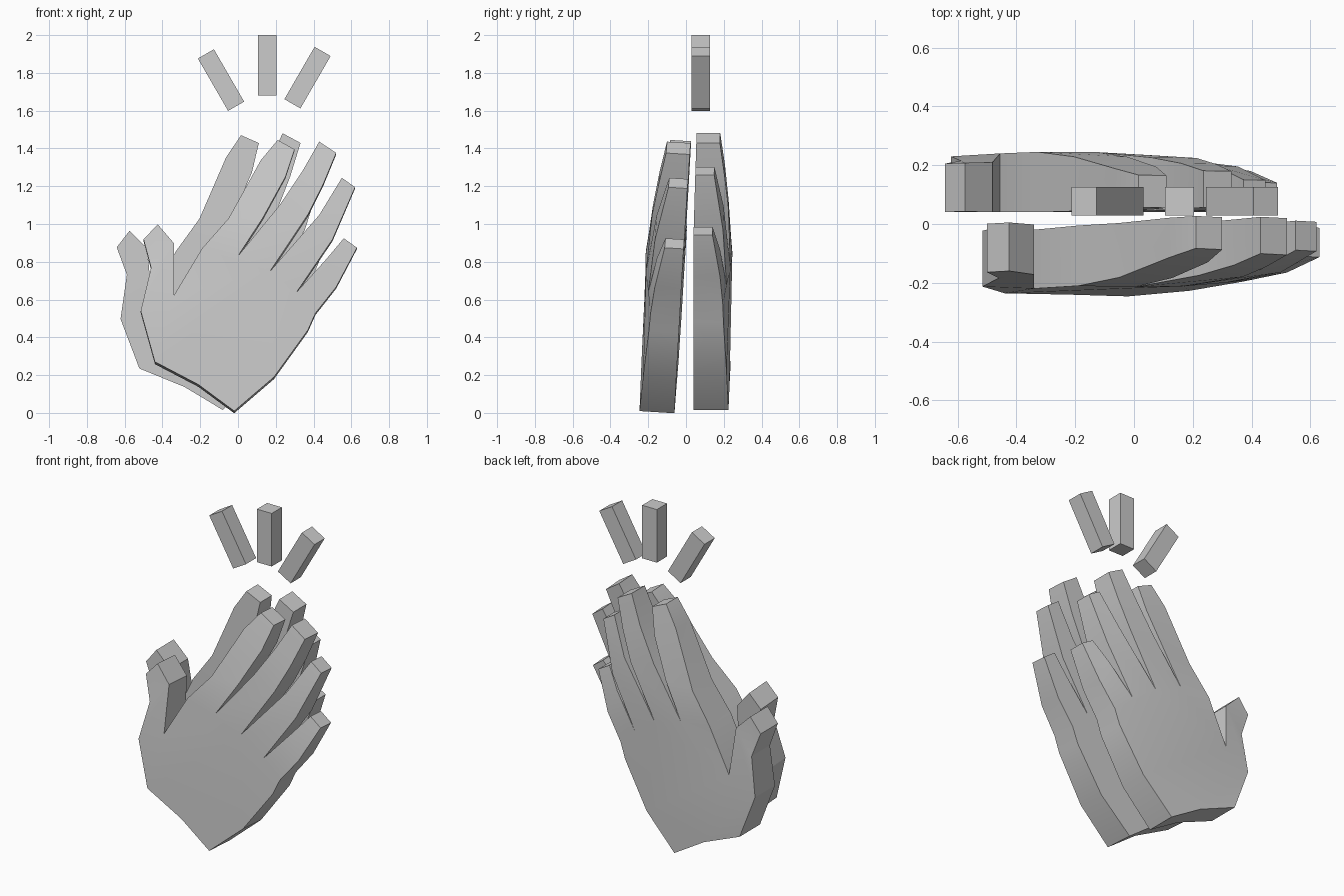
import bpy
import bmesh
from math import radians, sin, cos
from mathutils import Vector

if "Cube" in bpy.data.objects:
    bpy.data.objects.remove(bpy.data.objects["Cube"])

# Palm outline: x, z, thickness (counter-clockwise from the wrist)
PALM = [(-.02, .01, .185), (.19, .19, .175), (.37, .44, .158), (.41, .53, .155),
        (.31, .64, .175), (.17, .75, .195), (0, .83, .205), (-.19, .87, .205),
        (-.34, .62, .2), (-.515, .54, .19), (-.44, .27, .195), (-.21, .15, .19)]

# Digits: palm indices of the root edge, then right/left pairs up to the tip
DIGITS = [
    (3, 4, [((.52, .67, .14), (.47, .82, .14)), ((.63, .88, .10), (.56, .93, .10))]),
    (4, 5, [((.50, .92, .155), (.43, 1.05, .155)), ((.62, 1.20, .10), (.55, 1.25, .10))]),
    (5, 6, [((.37, 1.05, .18), (.22, 1.10, .18)), ((.45, 1.21, .155), (.34, 1.28, .155)),
            ((.52, 1.38, .125), (.43, 1.44, .125))]),
    (6, 7, [((.13, 1.03, .185), (-.05, 1.03, .185)), ((.25, 1.25, .145), (.12, 1.34, .135)),
            ((.30, 1.40, .11), (.21, 1.45, .11))]),
    (8, 9, [((-.34, .90, .17), (-.46, .77, .175)), ((-.425, 1.0, .165), (-.50, .92, .165))]),
]


def front_place(x, z, d):
    # Leans gently toward the other hand
    return Vector((x, -.062 + .063 * z - .01 * x - d, z + .063 * (d - .19)))


def back_place(x, z, d):
    # Facing hand, turned slightly about the wrist
    a = radians(5.3)
    u, v = x + .02, z - .01
    return Vector((-.08 + u * cos(a) - v * sin(a),
                   .04 + d + max(0, z - .9) * .03,
                   .015 + u * sin(a) + v * cos(a)))


def make_hand(name, place):
    bm = bmesh.new()
    pairs = []

    def add(p):
        x, z, t = p
        pairs.append((bm.verts.new(place(x, z, 0)), bm.verts.new(place(x, z, t))))
        return len(pairs) - 1

    caps = [[add(p) for p in PALM]]
    for right, left, sections in DIGITS:
        for pr, pl in sections:
            r, l = add(pr), add(pl)
            caps.append([right, r, l, left])
            right, left = r, l

    # Palm-side and back-of-hand faces, then walls along open edges
    edges = set()
    for cap in caps:
        bm.faces.new([pairs[i][0] for i in cap])
        bm.faces.new([pairs[i][1] for i in reversed(cap)])
        edges.update(zip(cap, cap[1:] + cap[:1]))
    for a, b in edges:
        if (b, a) not in edges:
            bm.faces.new((pairs[b][0], pairs[a][0], pairs[a][1], pairs[b][1]))
    bmesh.ops.recalc_face_normals(bm, faces=bm.faces[:])

    mesh = bpy.data.meshes.new(name)
    bm.to_mesh(mesh)
    bm.free()
    obj = bpy.data.objects.new(name, mesh)
    bpy.context.collection.objects.link(obj)
    bpy.ops.object.select_all(action='DESELECT')
    obj.select_set(True)
    bpy.context.view_layer.objects.active = obj
    bpy.ops.object.shade_smooth_by_angle(angle=radians(25))


make_hand("front_hand", front_place)
make_hand("back_hand", back_place)

# Three clap marks fanned above the fingertips
for name, x, z, tilt in (("clap_mark_left", -.09, 1.762, -30),
                         ("clap_mark_middle", .155, 1.84, 0),
                         ("clap_mark_right", .368, 1.775, 30)):
    bpy.ops.mesh.primitive_cube_add(size=1, location=(x, .078, z),
                                    rotation=(0, radians(tilt), 0))
    bar = bpy.context.object
    bar.name = name
    bar.scale = (.098, .097, .32)
